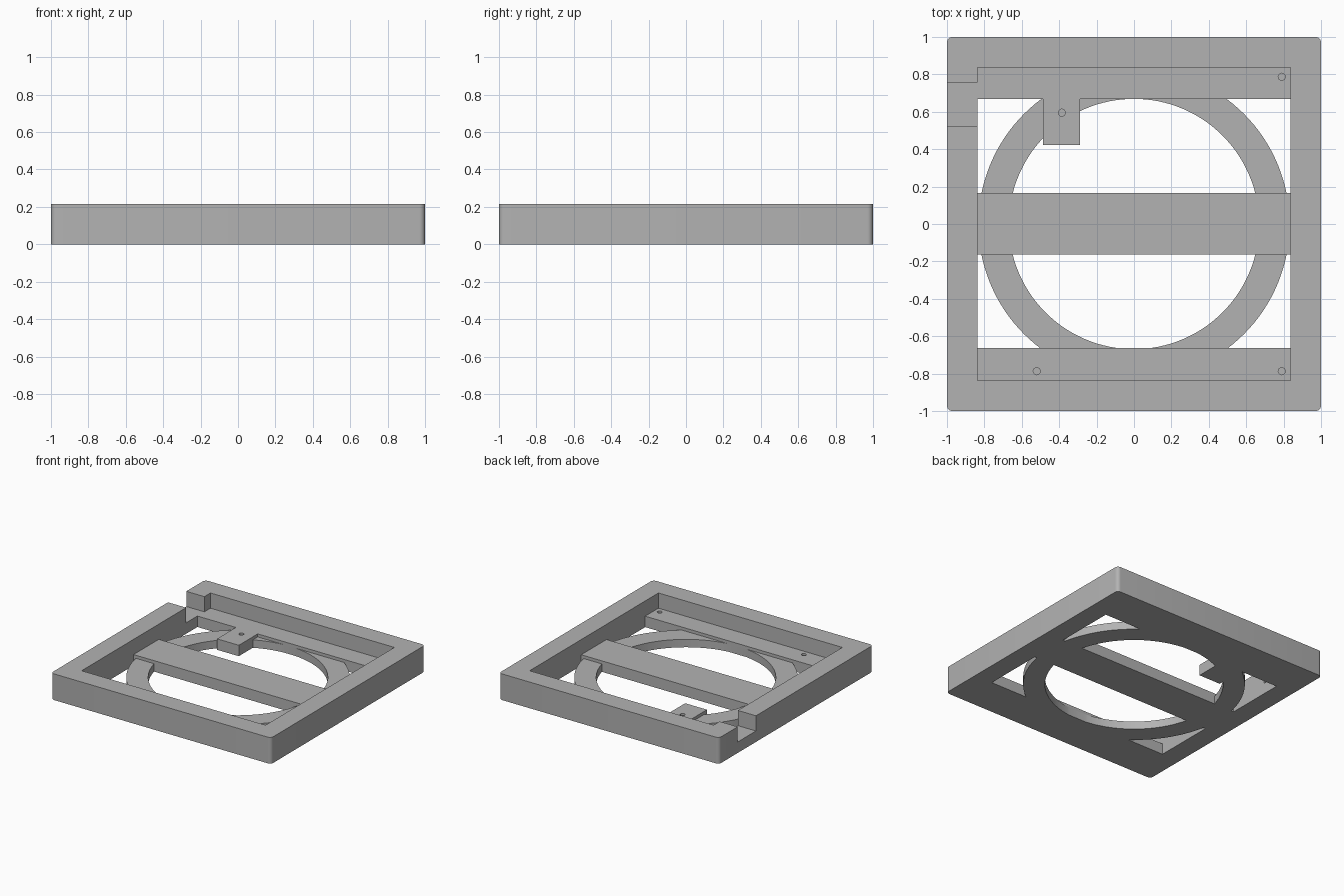
import bpy, bmesh
from math import radians

cube = bpy.data.objects.get("Cube")
if cube:
    bpy.data.objects.remove(cube, do_unlink=True)

HEIGHT = 0.215   # outer wall
SHELF = 0.09     # ledges, crossbar and tab
RING = 0.065     # ring
INNER = 0.836    # half width of the opening

grey = bpy.data.materials.new("plain grey")
grey.use_nodes = True
colour = (0.45, 0.45, 0.45, 1)
grey.diffuse_color = colour
grey.node_tree.nodes["Principled BSDF"].inputs["Base Color"].default_value = colour


def add_object(name, bm):
    mesh = bpy.data.meshes.new(name)
    bm.to_mesh(mesh)
    bm.free()
    mesh.materials.append(grey)
    obj = bpy.data.objects.new(name, mesh)
    bpy.context.collection.objects.link(obj)
    return obj


def box(name, x0, x1, y0, y1, z0, z1, radius=0):
    bm = bmesh.new()
    bmesh.ops.create_cube(bm, size=1)
    for v in bm.verts:
        v.co.x = x1 if v.co.x > 0 else x0
        v.co.y = y1 if v.co.y > 0 else y0
        v.co.z = z1 if v.co.z > 0 else z0
    if radius:
        upright = [e for e in bm.edges
                   if abs(e.verts[0].co.z - e.verts[1].co.z) > 0.01]
        bmesh.ops.bevel(bm, geom=upright, offset=radius, segments=6,
                        profile=0.5, affect='EDGES')
    return add_object(name, bm)


def cylinder(name, x, y, radius, z0, z1, sides):
    bm = bmesh.new()
    bmesh.ops.create_cone(bm, cap_ends=True, segments=sides, radius1=radius,
                          radius2=radius, depth=z1 - z0)
    bmesh.ops.translate(bm, verts=bm.verts, vec=(x, y, (z0 + z1) / 2))
    return add_object(name, bm)


def combine(target, other, operation):
    mod = target.modifiers.new(operation.lower(), 'BOOLEAN')
    mod.operation = operation
    mod.solver = 'EXACT'
    mod.object = other
    bpy.context.view_layer.objects.active = target
    bpy.ops.object.modifier_apply(modifier=mod.name)
    bpy.data.objects.remove(other, do_unlink=True)


# Square outer wall with rounded corners
frame = box("square_frame", -1, 1, -1, 1, 0, HEIGHT, 0.03)
combine(frame, box("opening", -INNER, INNER, -INNER, INNER, -0.1, 0.4), 'DIFFERENCE')

# Round ring
ring = cylinder("ring", 0, 0, 0.832, 0, RING, 128)
combine(ring, cylinder("ring_hole", 0, 0, 0.669, -0.1, 0.2, 128), 'DIFFERENCE')

# Ledges, crossbar and tab, sunk a little into their neighbours
combine(frame, box("back_ledge", -0.9, 0.9, 0.667, 0.9, 0, SHELF), 'UNION')
combine(frame, box("front_ledge", -0.9, 0.9, -0.9, -0.664, 0, SHELF), 'UNION')
combine(frame, box("crossbar", -0.9, 0.9, -0.162, 0.166, 0, SHELF), 'UNION')
combine(frame, ring, 'UNION')
combine(frame, box("tab", -0.486, -0.288, 0.422, 0.75, 0, SHELF), 'UNION')

# Notch through the side wall
combine(frame, box("notch", -1.1, -0.8, 0.52, 0.757, SHELF, 0.4), 'DIFFERENCE')

# Blind screw holes
for x, y in [(0.79, 0.787), (0.79, -0.787), (-0.52, -0.787), (-0.386, 0.595)]:
    combine(frame, cylinder("screw_hole", x, y, 0.019, 0.03, 0.15, 24), 'DIFFERENCE')

bpy.ops.object.select_all(action='DESELECT')
frame.select_set(True)
bpy.context.view_layer.objects.active = frame
bpy.ops.object.shade_smooth_by_angle(angle=radians(30))
